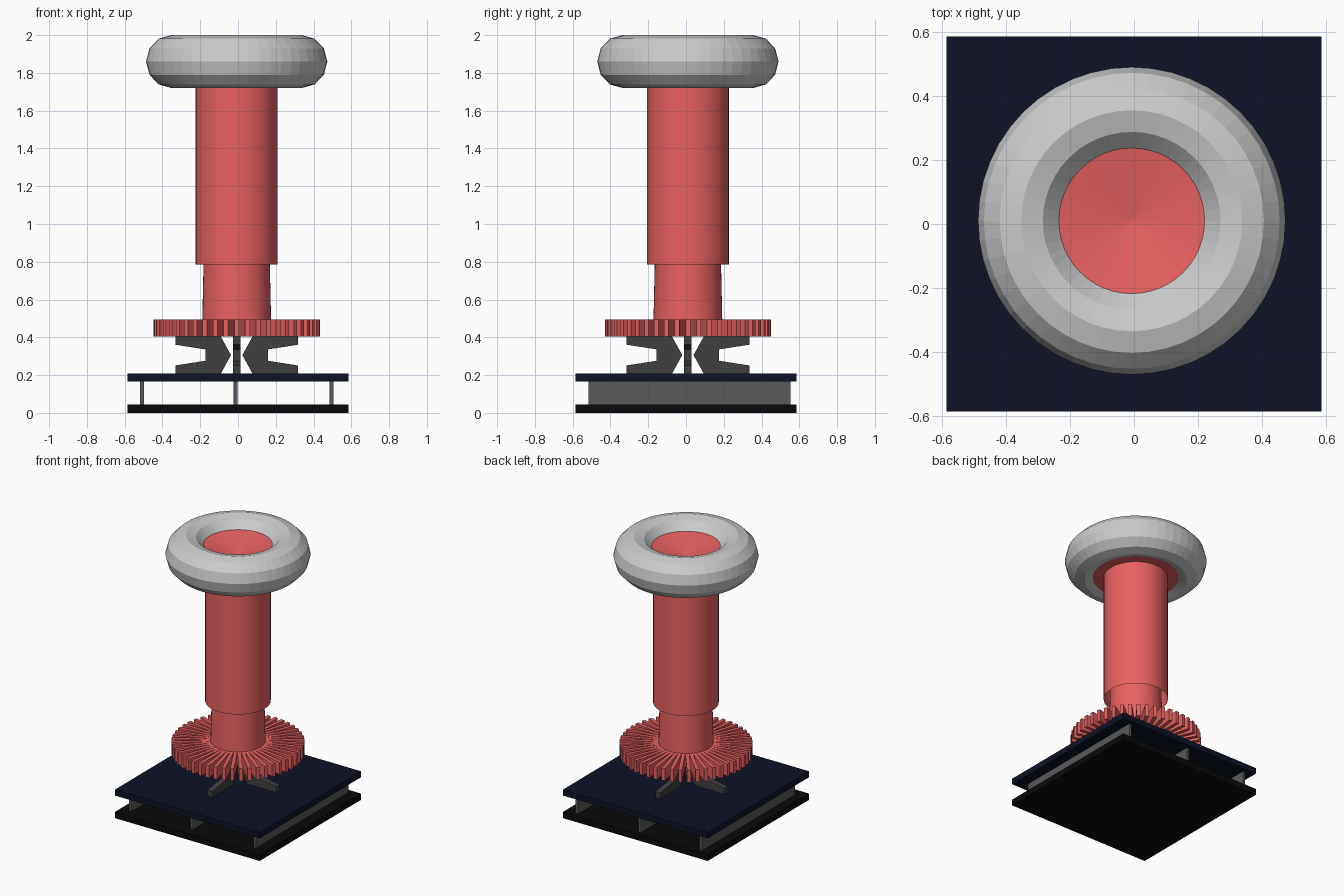
import bpy, bmesh, math
from mathutils import Matrix, Vector

if "Cube" in bpy.data.objects:
    bpy.data.objects.remove(bpy.data.objects["Cube"])

CX, CY = -0.007, 0.01   # axis of the round parts


def mat(name, r, g, b):
    m = bpy.data.materials.new(name)
    m.diffuse_color = (r, g, b, 1)
    m.use_nodes = True
    m.node_tree.nodes["Principled BSDF"].inputs["Base Color"].default_value = m.diffuse_color
    return m


RED = mat("red", 0.82, 0.12, 0.12)
NAVY = mat("navy", 0.004, 0.006, 0.02)
BLACK = mat("black", 0.003, 0.003, 0.003)
DARK = mat("dark_grey", 0.05, 0.05, 0.05)
MID = mat("mid_grey", 0.1, 0.1, 0.1)


def finish(bm, name, m=None, smooth=None):
    bmesh.ops.recalc_face_normals(bm, faces=bm.faces[:])
    me = bpy.data.meshes.new(name)
    bm.to_mesh(me)
    bm.free()
    ob = bpy.data.objects.new(name, me)
    bpy.context.collection.objects.link(ob)
    if m:
        me.materials.append(m)
    if smooth:
        bpy.ops.object.select_all(action='DESELECT')
        ob.select_set(True)
        bpy.context.view_layer.objects.active = ob
        bpy.ops.object.shade_smooth_by_angle(angle=math.radians(smooth))
    return ob


def add_box(bm, lo, hi, spin=None):
    lo, hi = Vector(lo), Vector(hi)
    mtx = Matrix.Translation((lo + hi) / 2) @ Matrix.Diagonal((*(hi - lo), 1))
    if spin is not None:
        mtx = Matrix.Translation((CX, CY, 0)) @ Matrix.Rotation(spin, 4, 'Z') @ mtx
    bmesh.ops.create_cube(bm, size=1, matrix=mtx)


def box(name, lo, hi, m):
    bm = bmesh.new()
    add_box(bm, lo, hi)
    return finish(bm, name, m)


def lathe(name, profile, m=None, closed=False, steps=48, smooth=None):
    bm = bmesh.new()
    vs = [bm.verts.new((CX + r, CY, z)) for r, z in profile]
    es = [bm.edges.new(p) for p in zip(vs, vs[1:])]
    if closed:
        es.append(bm.edges.new((vs[-1], vs[0])))
    bmesh.ops.spin(bm, geom=vs + es, cent=(CX, CY, 0), axis=(0, 0, 1),
                   angle=2 * math.pi, steps=steps, use_duplicate=False)
    bmesh.ops.remove_doubles(bm, verts=bm.verts[:], dist=1e-4)
    return finish(bm, name, m, smooth)


# base plates and the walls between them
box("bottom_plate", (-0.585, -0.585, 0), (0.585, 0.585, 0.045), BLACK)
box("top_plate", (-0.585, -0.585, 0.165), (0.585, 0.585, 0.208), NAVY)
for i, x in enumerate((-0.508, -0.013, 0.495)):
    box(f"base_wall_{i + 1}", (x - 0.01, -0.515, 0.045), (x + 0.01, 0.553, 0.165), MID)

# four K-shaped brackets
half = [(0.325, 0.10), (0.325, 0.055), (0.165, 0.03)]
outline = half + [(r, -z) for r, z in reversed(half)] + [(0.085, -0.10), (0.03, 0), (0.085, 0.10)]
for i in range(4):
    bm = bmesh.new()
    face = bm.faces.new([bm.verts.new((r, -0.02, 0.306 + z)) for r, z in outline])
    ext = bmesh.ops.extrude_face_region(bm, geom=[face])
    bmesh.ops.translate(bm, vec=(0, 0.04, 0),
                        verts=[v for v in ext["geom"] if isinstance(v, bmesh.types.BMVert)])
    bm.transform(Matrix.Translation((CX, CY, 0)) @ Matrix.Rotation(i * math.pi / 2, 4, 'Z'))
    finish(bm, f"bracket_{i + 1}", DARK)

# ring of radial fins
FINS = 48
bm = bmesh.new()
for i in range(FINS):
    add_box(bm, (0.10, -0.0125, 0.405), (0.44, 0.0125, 0.495), 2 * math.pi * i / FINS)
finish(bm, "radial_fins", RED)

# inner and outer columns
lathe("inner_column", [(0.183, 0.45), (0.173, 0.90)], RED, smooth=30)
lathe("outer_column", [(0.217, 0.785), (0.217, 1.76)], RED, smooth=30)

# cap with a funnel-shaped top, buried in the ring
lathe("funnel_cap", [(0, 1.855), (0.012, 1.855), (0.235, 1.93), (0.30, 1.93),
                     (0.30, 1.735), (0.20, 1.735)], RED, smooth=30)

# top ring
ring = [(0.345 + 0.135 * math.cos(a), 1.86 + 0.14 * math.sin(a))
        for a in (2 * math.pi * i / 12 for i in range(12))]
lathe("top_ring", ring, closed=True)
